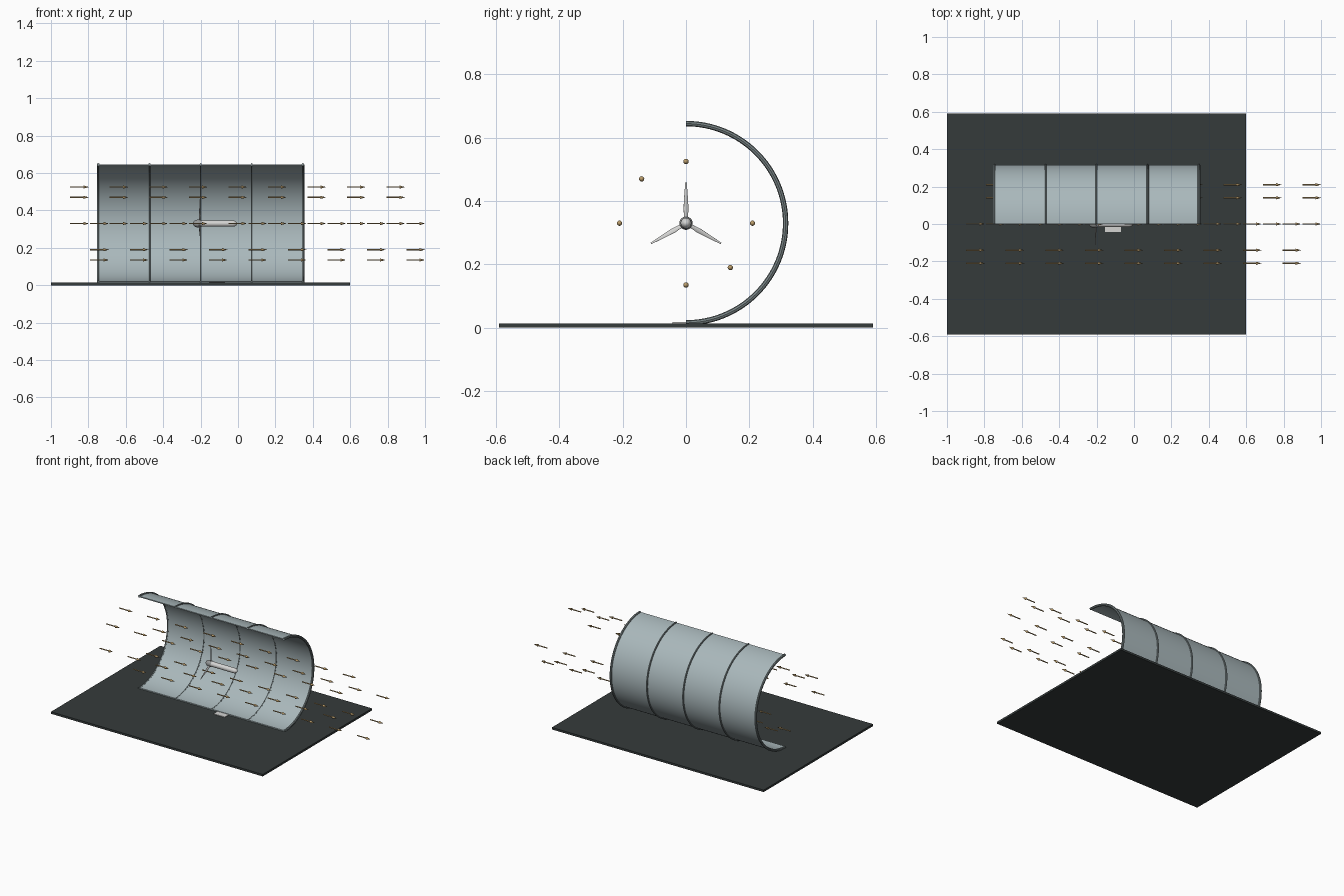
import bpy, bmesh, math
from mathutils import Matrix, Vector

if "Cube" in bpy.data.objects:
    bpy.data.objects.remove(bpy.data.objects["Cube"])

AXIS_Z = 0.33      # height of the tunnel axis


def material(name, rgb):
    m = bpy.data.materials.new(name)
    m.diffuse_color = (*rgb, 1)
    m.use_nodes = True
    m.node_tree.nodes["Principled BSDF"].inputs["Base Color"].default_value = m.diffuse_color
    return m


FLOOR = material("charcoal", (0.036, 0.044, 0.044))
SHELL = material("pale blue grey", (0.40, 0.48, 0.50))
RIB = material("steel grey", (0.19, 0.23, 0.235))
WHITE = material("light grey", (0.66, 0.66, 0.65))
HUB = material("mid grey", (0.30, 0.31, 0.31))
TAN = material("tan", (0.50, 0.34, 0.15))


def finish(name, bm, mat, smooth=True):
    bmesh.ops.recalc_face_normals(bm, faces=bm.faces)
    me = bpy.data.meshes.new(name)
    bm.to_mesh(me)
    bm.free()
    me.materials.append(mat)
    ob = bpy.data.objects.new(name, me)
    bpy.context.collection.objects.link(ob)
    if smooth:
        bpy.context.view_layer.objects.active = ob
        ob.select_set(True)
        bpy.ops.object.shade_smooth_by_angle(angle=math.radians(40))
        ob.select_set(False)
    return ob


def box(name, lo, hi, mat):
    lo, hi = Vector(lo), Vector(hi)
    bm = bmesh.new()
    bmesh.ops.create_cube(bm, size=1, matrix=Matrix.Translation((lo + hi) / 2)
                          @ Matrix.Diagonal((*(hi - lo), 1)))
    return finish(name, bm, mat, False)


def half_sweep(name, section, mat, steps=64):
    """Sweep a closed (x, radius) section through the rear half circle."""
    bm = bmesh.new()
    rings = []
    for i in range(steps + 1):
        a = -math.pi / 2 + math.pi * i / steps
        rings.append([bm.verts.new((x, r * math.cos(a), AXIS_Z + r * math.sin(a)))
                      for x, r in section])
    n = len(section)
    for r0, r1 in zip(rings, rings[1:]):
        for j in range(n):
            k = (j + 1) % n
            bm.faces.new((r0[j], r0[k], r1[k], r1[j]))
    bm.faces.new(rings[0])
    bm.faces.new(rings[-1])
    return finish(name, bm, mat)


def lathe_x(bm, profile, origin, sides):
    """Revolve an (x, radius) profile about the x direction."""
    ox, oy, oz = origin
    rings = []
    for x, r in profile:
        if r == 0:
            rings.append([bm.verts.new((ox + x, oy, oz))] * sides)
        else:
            rings.append([bm.verts.new((ox + x, oy + r * math.cos(2 * math.pi * i / sides),
                                        oz + r * math.sin(2 * math.pi * i / sides)))
                          for i in range(sides)])
    for a, b in zip(rings, rings[1:]):
        for i in range(sides):
            j = (i + 1) % sides
            bm.faces.new(list(dict.fromkeys((a[i], a[j], b[j], b[i]))))


# floor and small mounting plate
box("floor", (-1, -0.59, 0), (0.6, 0.59, 0.014), FLOOR)
box("mounting_plate", (-0.155, -0.043, 0.010), (-0.07, 0.043, 0.018), WHITE)

# half-open tunnel shell
half_sweep("tunnel_shell", [(-0.747, 0.309), (0.347, 0.309),
                            (0.347, 0.316), (-0.747, 0.316)], SHELL)

# rounded ribs around the shell
for i in range(5):
    x = -0.747 + 1.094 * i / 4
    w = 0.008 if i in (0, 4) else 0.006
    half_sweep(f"rib_{i + 1}", [(x + w * math.cos(t * math.pi / 4),
                                 0.3145 + 0.0085 * math.sin(t * math.pi / 4))
                                for t in range(8)], RIB)

# nacelle: capsule along the axis
bm = bmesh.new()
R = 0.017
cap = [math.pi / 2 * i / 6 for i in range(7)]
profile = [(-0.205, 0), (-0.205, R)]
profile += [(-0.030 + 0.025 * math.sin(a), R * math.cos(a) if i < 6 else 0)
            for i, a in enumerate(cap)]
lathe_x(bm, profile, (0, 0, AXIS_Z), 24)
finish("nacelle", bm, WHITE)

# hub with a rounded nose
bm = bmesh.new()
bmesh.ops.create_uvsphere(bm, u_segments=24, v_segments=14, radius=0.021,
                          matrix=Matrix.Translation((-0.212, 0, AXIS_Z))
                          @ Matrix.Diagonal((1.4, 1, 1, 1)))
finish("hub", bm, HUB)

# three tapered, twisted blades
STATIONS = [(0.012, 0.006, 25), (0.045, 0.0085, 18), (0.085, 0.006, 10), (0.128, 0.0025, 5)]
for b in range(3):
    bm = bmesh.new()
    rings = []
    for dist, half, twist in STATIONS:
        turn = Matrix.Rotation(math.radians(twist), 3, 'Z')
        spin = Matrix.Rotation(2 * math.pi * b / 3, 3, 'X')
        ring = []
        for t in range(10):
            a = 2 * math.pi * t / 10
            p = turn @ Vector((half * 0.3 * math.cos(a), half * math.sin(a), 0))
            p.z = dist
            ring.append(bm.verts.new(spin @ p + Vector((-0.205, 0, AXIS_Z))))
        rings.append(ring)
    for r0, r1 in zip(rings, rings[1:]):
        for i in range(10):
            j = (i + 1) % 10
            bm.faces.new((r0[i], r0[j], r1[j], r1[i]))
    bm.faces.new(rings[0])
    bm.faces.new(rings[-1])
    finish(f"blade_{b + 1}", bm, WHITE)

# rows of flow arrows: (start x, y, z)
ROWS = [(-0.897, 0, 0.525), (-0.897, -0.14, 0.47), (-0.897, -0.21, AXIS_Z),
        (-0.79, 0.21, AXIS_Z), (-0.79, 0.14, 0.19), (-0.79, 0, 0.135)]
ARROW = [(0, 0), (0, 0.0035), (0.07, 0.0035), (0.07, 0.0085), (0.1, 0)]
for r, (x, y, z) in enumerate(ROWS):
    bm = bmesh.new()
    for k in range(9):
        lathe_x(bm, ARROW, (x + 0.2113 * k, y, z), 12)
    finish(f"flow_arrows_{r + 1}", bm, TAN)
